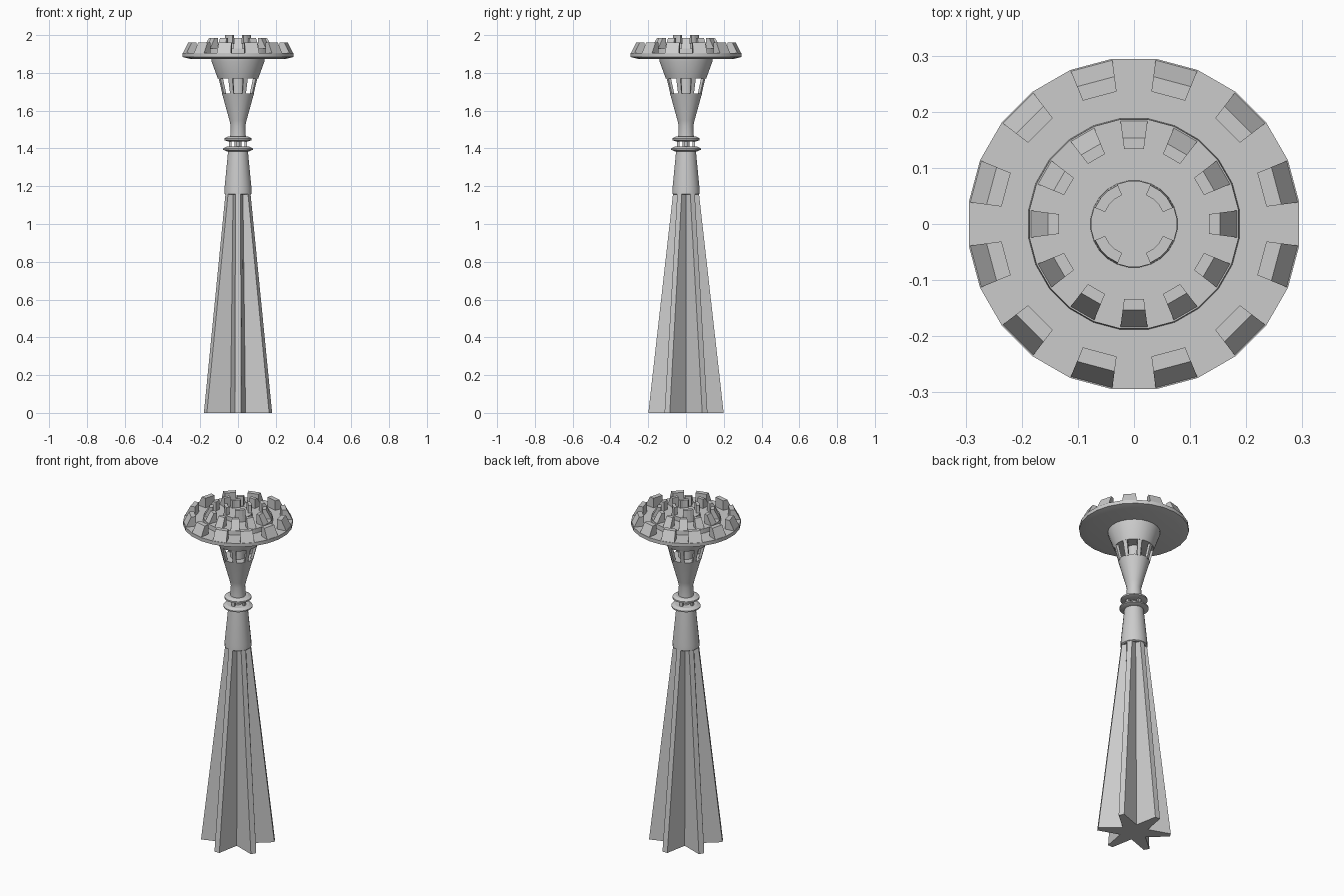
import bpy, bmesh, math
from math import radians, cos, sin

cube = bpy.data.objects.get("Cube")
if cube:
    bpy.data.objects.remove(cube, do_unlink=True)

grey = bpy.data.materials.new("stone_grey")
grey.use_nodes = True
colour = (0.6, 0.6, 0.6, 1)
grey.diffuse_color = colour
grey.node_tree.nodes["Principled BSDF"].inputs["Base Color"].default_value = colour

SIDES = 24


def polar(r, deg, z):
    return (r * cos(radians(deg)), r * sin(radians(deg)), z)


def finish(name, bm, smooth=False):
    bmesh.ops.recalc_face_normals(bm, faces=bm.faces[:])
    mesh = bpy.data.meshes.new(name)
    bm.to_mesh(mesh)
    bm.free()
    mesh.materials.append(grey)
    obj = bpy.data.objects.new(name, mesh)
    bpy.context.collection.objects.link(obj)
    if smooth:
        bpy.ops.object.select_all(action="DESELECT")
        obj.select_set(True)
        bpy.context.view_layer.objects.active = obj
        bpy.ops.object.shade_smooth_by_angle(angle=radians(25))
    return obj


def stack(bm, rings):
    """Closed solid through a list of equal-length point rings."""
    loops = [[bm.verts.new(p) for p in ring] for ring in rings]
    n = len(loops[0])
    for low, high in zip(loops, loops[1:]):
        for i in range(n):
            j = (i + 1) % n
            bm.faces.new((low[i], low[j], high[j], high[i]))
    bm.faces.new(loops[0][::-1])
    bm.faces.new(loops[-1])


def lathe(name, profile, smooth=True):
    bm = bmesh.new()
    step = 360 / SIDES
    stack(bm, [[polar(r, (i + 0.5) * step, z) for i in range(SIDES)] for r, z in profile])
    return finish(name, bm, smooth)


def sectors(name, count, start, half, bottom, top, steps=1):
    """Ring of blocks; bottom and top are (inner radius, outer radius, z)."""
    bm = bmesh.new()
    for k in range(count):
        mid = start + k * 360 / count
        angles = [mid - half + 2 * half * i / steps for i in range(steps + 1)]
        rings = []
        for inner, outer, z in (bottom, top):
            rings.append([polar(outer, a, z) for a in angles]
                         + [polar(inner, a, z) for a in reversed(angles)])
        stack(bm, rings)
    return finish(name, bm)


# Six-finned tapering shaft
def star(tip, half_width, valley, z):
    spread = math.degrees(math.atan2(half_width, tip))
    ring = []
    for k in range(6):
        a = 30 + 60 * k
        ring += [polar(tip, a - spread, z), polar(tip, a + spread, z), polar(valley, a + 30, z)]
    return ring


bm = bmesh.new()
stack(bm, [star(0.2, 0.016, 0.08, 0), star(0.069, 0.014, 0.052, 1.17)])
finish("finned_shaft", bm)

# Collar and ringed neck
lathe("collar", [(0.066, 1.155), (0.073, 1.16), (0.072, 1.19), (0.052, 1.395)])
lathe("lower_ring", [(0.06, 1.385), (0.079, 1.393), (0.079, 1.4), (0.06, 1.41)])
lathe("neck_core", [(0.02, 1.4), (0.02, 1.45)])
sectors("neck_posts", 4, 0, 11, (0.036, 0.048, 1.4), (0.036, 0.048, 1.45))
lathe("upper_ring", [(0.055, 1.438), (0.073, 1.444), (0.073, 1.453), (0.055, 1.462)])

# Flared head with open windows
lathe("lower_funnel", [(0.042, 1.455), (0.039, 1.52), (0.046, 1.55), (0.085, 1.69)])
lathe("window_core", [(0.04, 1.685), (0.04, 1.775)])
sectors("window_piers", 8, 22.5, 6.5, (0.07, 0.085, 1.685), (0.092, 0.108, 1.775), 2)
lathe("upper_funnel", [(0.108, 1.77), (0.141, 1.86), (0.143, 1.885)])

# Stepped crown decks
lathe("main_deck", [(0.25, 1.873), (0.297, 1.884), (0.297, 1.905)])
lathe("middle_deck", [(0.19, 1.9), (0.188, 1.93)])
lathe("top_deck", [(0.078, 1.925), (0.077, 1.955)])

# Battlements
sectors("outer_merlons", 12, 15, 7.5, (0.238, 0.297, 1.9), (0.238, 0.265, 1.962))
sectors("middle_merlons", 12, 0, 7.5, (0.135, 0.188, 1.925), (0.135, 0.155, 1.985))
sectors("top_merlons", 4, 45, 22.5, (0.056, 0.077, 1.95), (0.056, 0.075, 2.0), 3)
